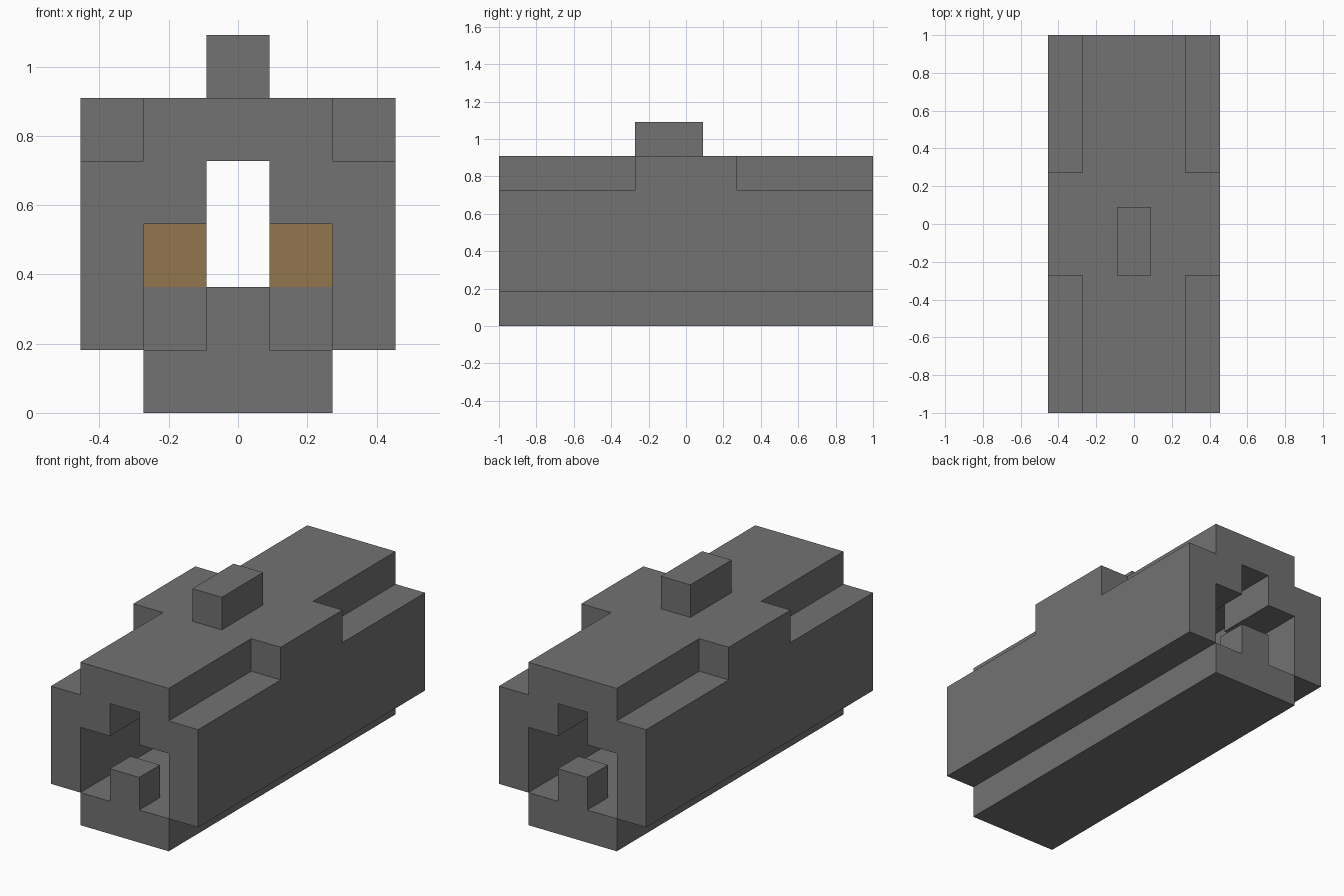
import bpy
import bmesh

cube = bpy.data.objects.get("Cube")
if cube:
    bpy.data.objects.remove(cube, do_unlink=True)

U = 2 / 11          # one block of the model's grid
HALF = 5.5          # half length in blocks


def material(name, rgb):
    m = bpy.data.materials.new(name)
    m.use_nodes = True
    m.diffuse_color = (*rgb, 1)
    m.node_tree.nodes["Principled BSDF"].inputs["Base Color"].default_value = (*rgb, 1)
    return m


stone = material("stone_grey", (0.168, 0.168, 0.168))
wood = material("wood_brown", (0.287, 0.181, 0.076))


def block(name, x, y, z, mat=stone, mirror_x=False, mirror_y=False):
    """Box from ranges in blocks, optionally mirrored across the centre planes."""
    bm = bmesh.new()
    for sx in ((1, -1) if mirror_x else (1,)):
        for sy in ((1, -1) if mirror_y else (1,)):
            new = bmesh.ops.create_cube(bm, size=1)["verts"]
            for v in new:
                v.co.x = sx * x[v.co.x > 0] * U
                v.co.y = sy * y[v.co.y > 0] * U
                v.co.z = z[v.co.z > 0] * U
    bmesh.ops.recalc_face_normals(bm, faces=bm.faces)
    mesh = bpy.data.meshes.new(name)
    bm.to_mesh(mesh)
    bm.free()
    mesh.materials.append(mat)
    obj = bpy.data.objects.new(name, mesh)
    bpy.context.collection.objects.link(obj)
    return obj


full = (-HALF, HALF)
middle = (-1.5, 1.5)

# Outer shell
block("base_slab", (-1.5, 1.5), full, (0, 1))
block("side_walls", (1.5, 2.5), full, (1, 4), mirror_x=True)
block("roof", (-1.5, 1.5), full, (4, 5))
block("shoulders", (1.5, 2.5), middle, (4, 5), mirror_x=True)
block("top_stud", (-0.5, 0.5), (-1.5, 0.5), (5, 6))

# End openings
block("opening_lips", (0.5, 1.5), (-HALF, -3.5), (3, 4), mirror_x=True, mirror_y=True)
block("opening_posts", (-0.5, 0.5), (-HALF, -4.5), (1, 2), mirror_y=True)

# Inner supports with wooden beams on top
block("inner_supports", (0.5, 1.5), middle, (1, 2), mirror_x=True)
block("inner_beams", (0.5, 1.5), middle, (2, 3), wood, mirror_x=True)
